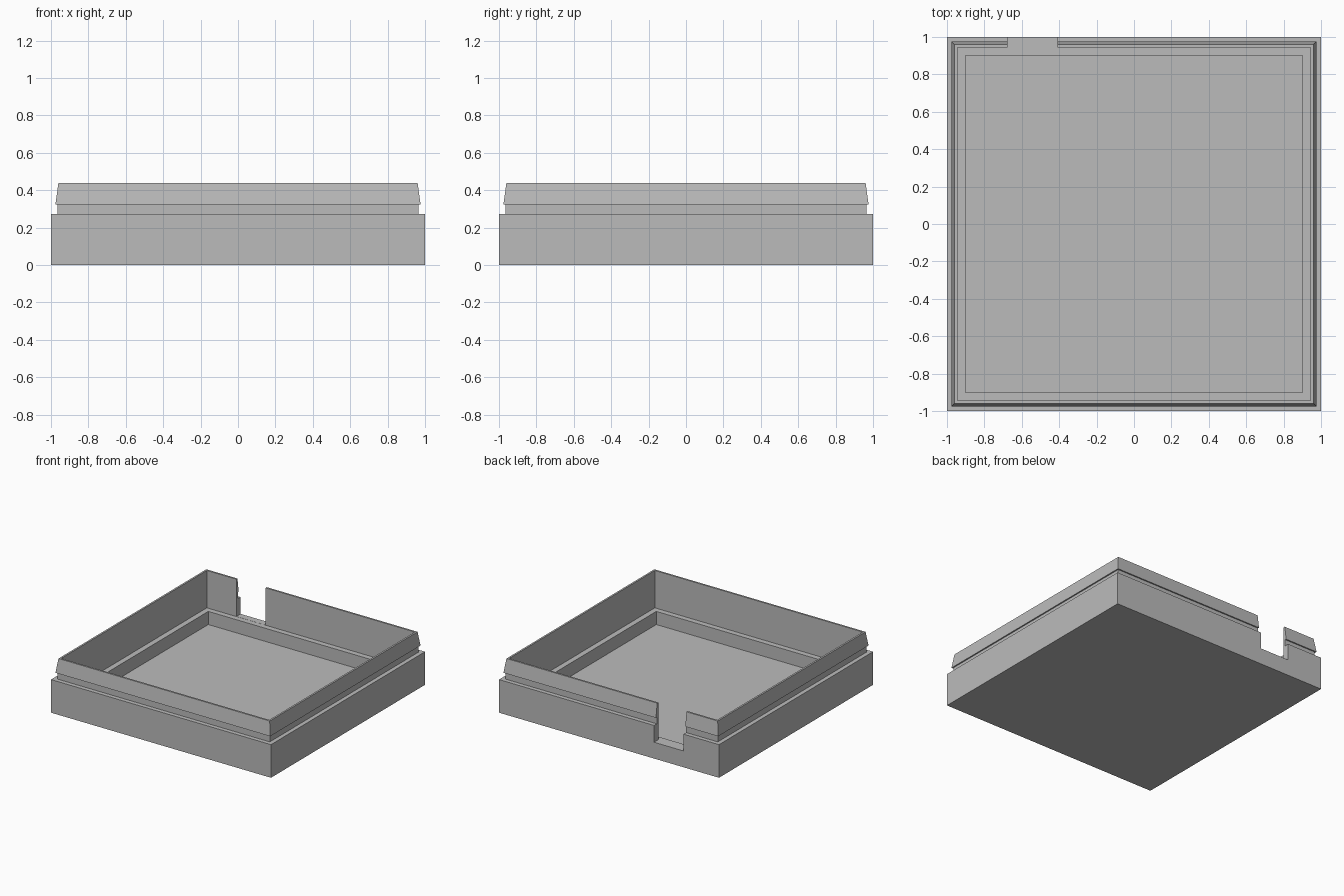
import bpy
import bmesh

cube = bpy.data.objects.get("Cube")
if cube:
    bpy.data.objects.remove(cube, do_unlink=True)

grey = bpy.data.materials.new("plain grey")
grey.use_nodes = True
colour = (0.5, 0.5, 0.5, 1)
grey.diffuse_color = colour
grey.node_tree.nodes["Principled BSDF"].inputs["Base Color"].default_value = colour


def make_object(name, bm):
    bmesh.ops.recalc_face_normals(bm, faces=bm.faces[:])
    mesh = bpy.data.meshes.new(name)
    bm.to_mesh(mesh)
    bm.free()
    mesh.materials.append(grey)
    obj = bpy.data.objects.new(name, mesh)
    bpy.context.collection.objects.link(obj)
    return obj


def square_loft(name, profile):
    """Stack square rings of (half width, height) and cap both ends."""
    bm = bmesh.new()
    corners = [(-1, -1), (1, -1), (1, 1), (-1, 1)]
    rings = [[bm.verts.new((r * x, r * y, z)) for x, y in corners] for r, z in profile]
    for a, b in zip(rings, rings[1:]):
        for i in range(4):
            j = (i + 1) % 4
            bm.faces.new((a[i], a[j], b[j], b[i]))
    bm.faces.new(rings[0])
    bm.faces.new(rings[-1])
    return make_object(name, bm)


# Tray: outer wall, snap groove, tapered lip, then inner wall, ledge and floor
tray = square_loft("tray", [
    (1.0, 0.0), (1.0, 0.272), (0.965, 0.272), (0.965, 0.325),
    (0.976, 0.325), (0.96, 0.44), (0.945, 0.44),
    (0.945, 0.133), (0.90, 0.133), (0.90, 0.025),
])

# Cable notch through the back wall, down to the ledge
bm = bmesh.new()
bmesh.ops.create_cube(bm, size=1)
x0, x1, y0, y1, z0, z1 = -0.677, -0.41, 0.925, 1.1, 0.134, 0.6
bmesh.ops.scale(bm, vec=(x1 - x0, y1 - y0, z1 - z0), verts=bm.verts)
bmesh.ops.translate(bm, vec=((x0 + x1) / 2, (y0 + y1) / 2, (z0 + z1) / 2), verts=bm.verts)
cutter = make_object("notch_cutter", bm)
cutter.hide_render = True
cutter.hide_viewport = True
cutter.display_type = 'WIRE'

cut = tray.modifiers.new("notch", 'BOOLEAN')
cut.operation = 'DIFFERENCE'
cut.solver = 'EXACT'
cut.object = cutter

# Bake the cut and remove the helper
bpy.context.view_layer.update()
depsgraph = bpy.context.evaluated_depsgraph_get()
result = bpy.data.meshes.new_from_object(tray.evaluated_get(depsgraph))
tray.modifiers.clear()
tray.data = result
bpy.data.objects.remove(cutter, do_unlink=True)
